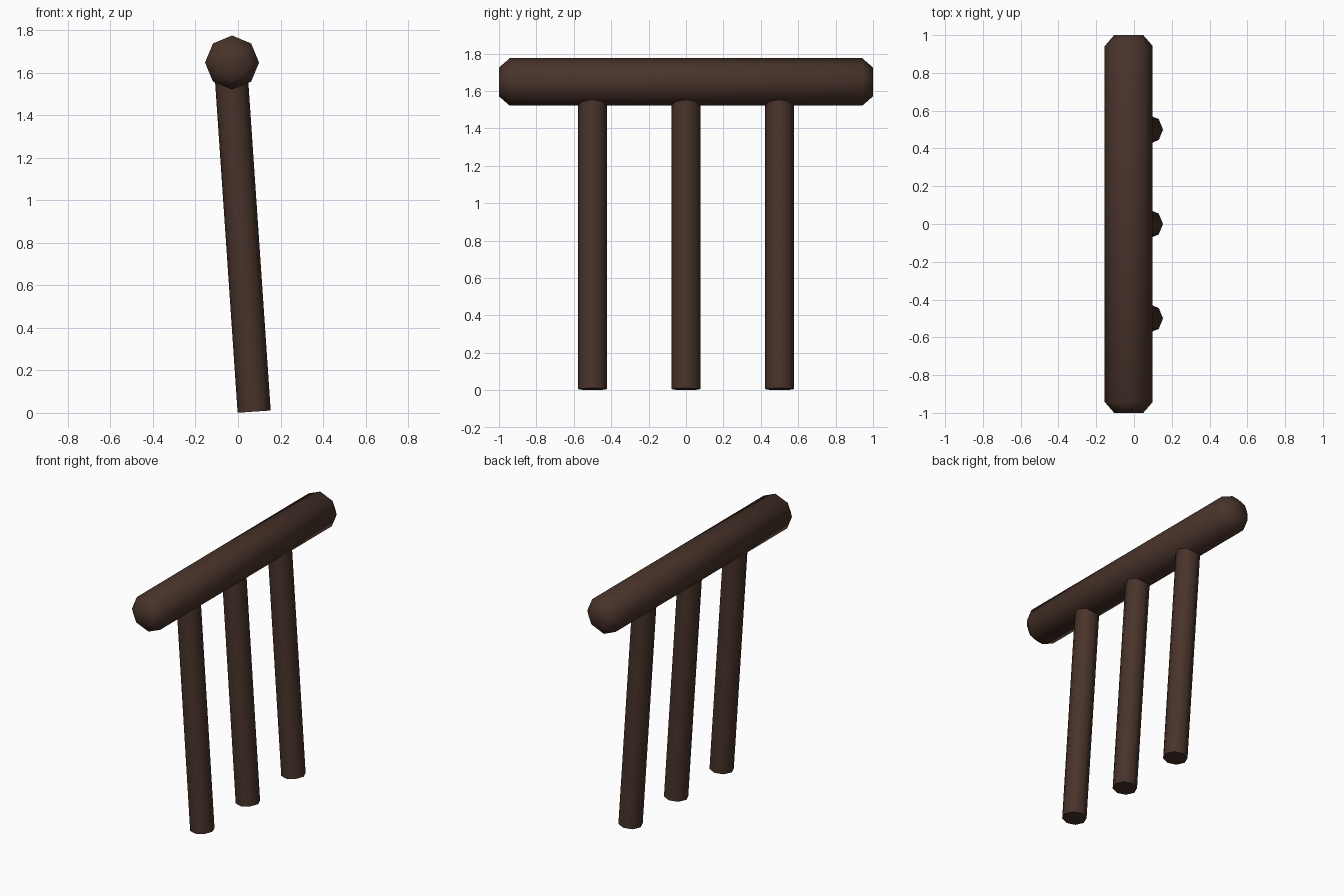
import bpy, bmesh, math
from mathutils import Matrix

if "Cube" in bpy.data.objects:
    bpy.data.objects.remove(bpy.data.objects["Cube"])

wood = bpy.data.materials.new("dark brown wood")
wood.diffuse_color = (0.065, 0.033, 0.023, 1)
wood.use_nodes = True
wood.node_tree.nodes["Principled BSDF"].inputs["Base Color"].default_value = wood.diffuse_color


def lathe(name, profile, matrix, sharp_angle):
    """Eight-sided capped log from (radius, height) pairs along local z."""
    bm = bmesh.new()
    rings = []
    for r, h in profile:
        rings.append([bm.verts.new((r * math.cos(i * math.pi / 4),
                                    r * math.sin(i * math.pi / 4), h)) for i in range(8)])
    for a, b in zip(rings, rings[1:]):
        for i in range(8):
            j = (i + 1) % 8
            bm.faces.new((a[i], a[j], b[j], b[i]))
    bm.faces.new(rings[0][::-1])
    bm.faces.new(rings[-1])
    bm.transform(matrix)
    bmesh.ops.recalc_face_normals(bm, faces=bm.faces)
    mesh = bpy.data.meshes.new(name)
    bm.to_mesh(mesh)
    bm.free()
    mesh.materials.append(wood)
    obj = bpy.data.objects.new(name, mesh)
    bpy.context.collection.objects.link(obj)
    bpy.ops.object.select_all(action='DESELECT')
    obj.select_set(True)
    bpy.context.view_layer.objects.active = obj
    bpy.ops.object.shade_smooth_by_angle(angle=math.radians(sharp_angle))
    return obj


# Horizontal top log with chamfered ends, running along y
lathe("top_log", [(0.077, -1), (0.127, -0.942), (0.127, 0.942), (0.077, 1)],
      Matrix.Translation((-0.028, 0, 1.648)) @ Matrix.Rotation(math.radians(90), 4, 'X'), 60)

# Three leaning posts rising into the log
for label, y in (("front", -0.5), ("middle", 0), ("back", 0.5)):
    lathe(label + "_post", [(0.078, 0), (0.078, 1.6)],
          Matrix.Translation((0.076, y, 0.006)) @ Matrix.Rotation(-0.068, 4, 'Y'), 60)
